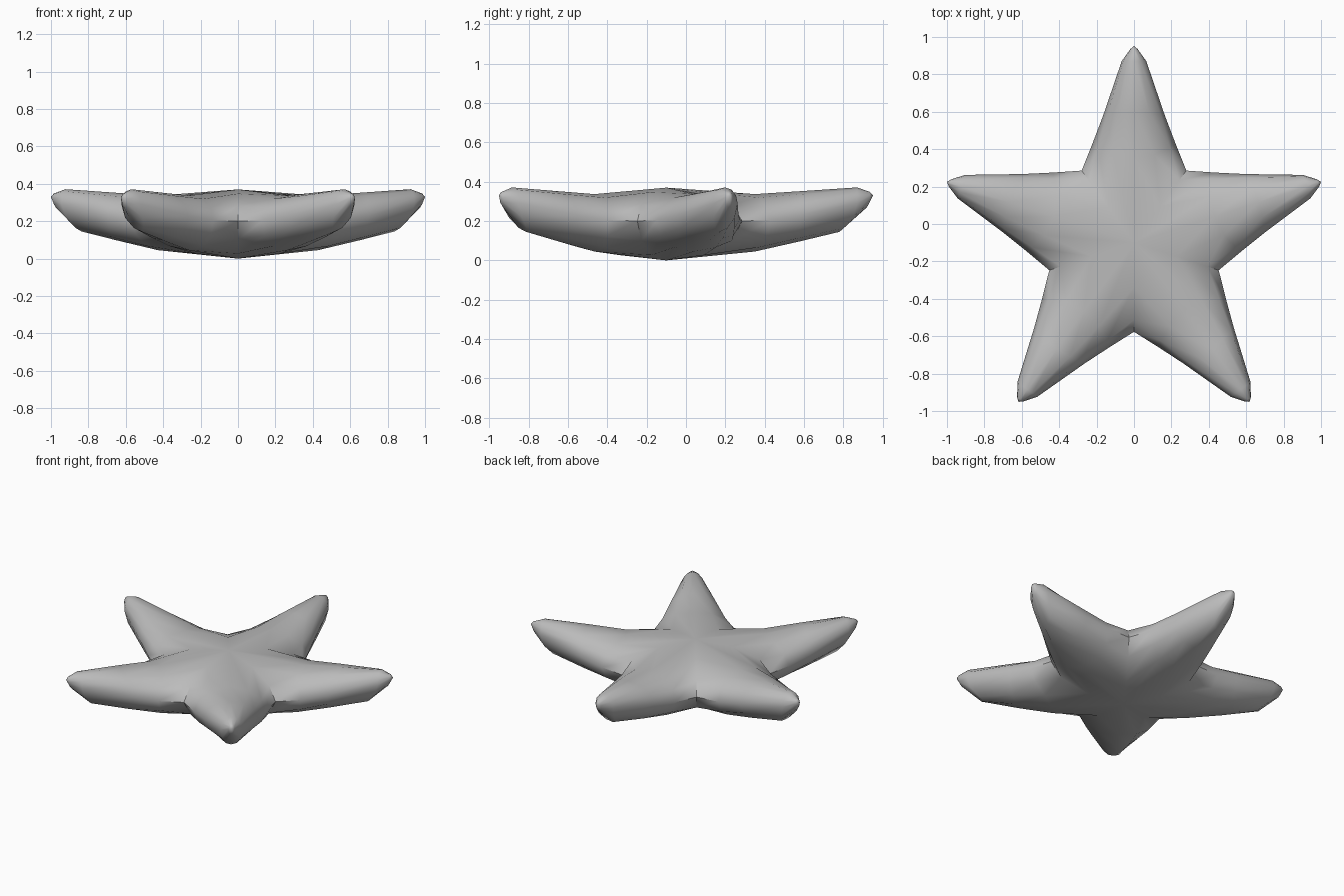
import bpy, bmesh, math
from mathutils import Matrix, Vector

cube = bpy.data.objects.get("Cube")
if cube:
    bpy.data.objects.remove(cube)

# Single matte grey
grey = bpy.data.materials.new("matte_grey")
grey.use_nodes = True
colour = (0.5, 0.5, 0.5, 1)
grey.diffuse_color = colour
grey.node_tree.nodes["Principled BSDF"].inputs["Base Color"].default_value = colour

ARMS, SEGMENTS = 5, 12
# Arm rings: reach on top, at the sides, underneath; half width; top, middle, bottom height
RINGS = [
    (0.00, 0.385, 0.00, 0.28, 0.37, 0.20, 0.00),
    (0.45, 0.53, 0.45, 0.222, 0.337, 0.205, 0.045),
    (0.70, 0.68, 0.68, 0.165, 0.353, 0.23, 0.097),
    (0.97, 0.97, 0.88, 0.066, 0.371, 0.29, 0.145),
    (1.035, 1.035, 1.02, 0.02, 0.348, 0.32, 0.27),
]
TIP = Vector((1.0515, 0, 0.33))


def ring_points(index):
    top_r, side_r, low_r, half, top, mid, low = RINGS[index]
    points = []
    for i in range(SEGMENTS):
        a = math.tau * i / SEGMENTS
        c, s = math.cos(a), math.sin(a)
        pole_r, height = (top_r, top - mid) if c > 0 else (low_r, mid - low)
        # the first ring lies on the creases shared with the neighbouring arms
        blend = abs(s) if index == 0 else s * s
        points.append(Vector((pole_r + (side_r - pole_r) * blend, half * s, mid + height * c)))
    # exact crease plane keeps the arms welded
    if index == 0:
        for p in points:
            p.x = abs(p.y) / math.tan(math.pi / ARMS)
    return points


# Build one arm and turn copies around the centre
bm = bmesh.new()
for k in range(ARMS):
    turn = Matrix.Rotation(math.pi / 2 + math.tau * k / ARMS, 4, 'Z')
    rings = [[bm.verts.new(turn @ p) for p in ring_points(n)] for n in range(len(RINGS))]
    for a, b in zip(rings, rings[1:]):
        for i in range(SEGMENTS):
            j = (i + 1) % SEGMENTS
            bm.faces.new((a[i], a[j], b[j], b[i]))
    tip = bm.verts.new(turn @ TIP)
    for i in range(SEGMENTS):
        bm.faces.new((rings[-1][i], rings[-1][(i + 1) % SEGMENTS], tip))
bmesh.ops.remove_doubles(bm, verts=bm.verts, dist=0.0005)
bmesh.ops.recalc_face_normals(bm, faces=bm.faces)

mesh = bpy.data.meshes.new("star_body")
bm.to_mesh(mesh)
bm.free()
mesh.materials.append(grey)
star = bpy.data.objects.new("star_body", mesh)
star.location.y = -0.1
bpy.context.collection.objects.link(star)

# Smooth arms with crisp creases between them
bpy.ops.object.select_all(action='DESELECT')
star.select_set(True)
bpy.context.view_layer.objects.active = star
bpy.ops.object.shade_smooth_by_angle(angle=math.radians(45))
